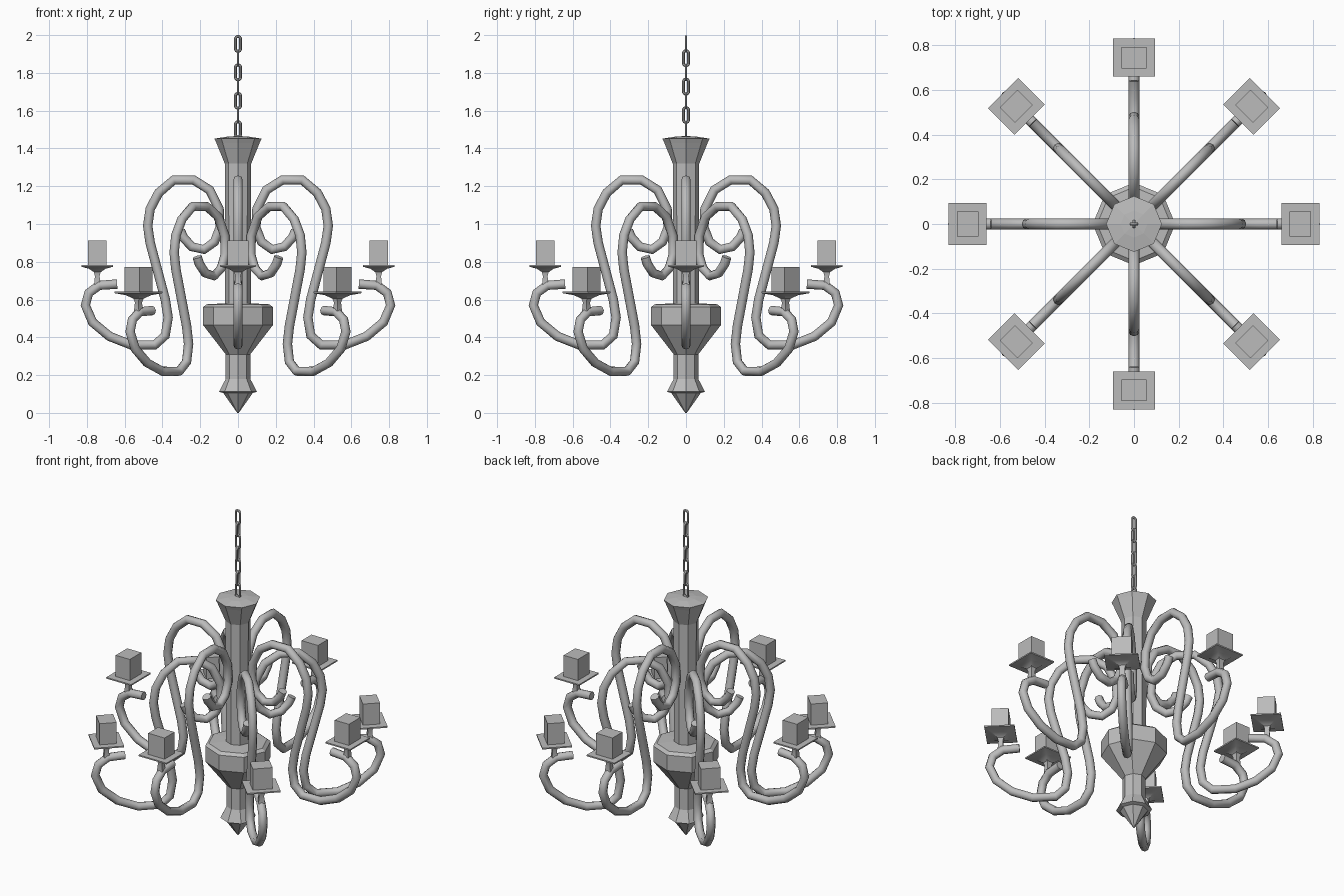
import bpy, bmesh, math
from mathutils import Vector, Matrix

if "Cube" in bpy.data.objects:
    bpy.data.objects.remove(bpy.data.objects["Cube"])

metal = bpy.data.materials.new("plain grey")
metal.diffuse_color = (0.5, 0.5, 0.5, 1)
metal.use_nodes = True
metal.node_tree.nodes["Principled BSDF"].inputs["Base Color"].default_value = metal.diffuse_color


def finish(bm, name, matrix=Matrix(), smooth=None):
    bmesh.ops.recalc_face_normals(bm, faces=bm.faces)
    me = bpy.data.meshes.new(name)
    bm.to_mesh(me)
    bm.free()
    me.materials.append(metal)
    ob = bpy.data.objects.new(name, me)
    bpy.context.collection.objects.link(ob)
    ob.matrix_world = matrix
    if smooth:
        bpy.ops.object.select_all(action='DESELECT')
        ob.select_set(True)
        bpy.context.view_layer.objects.active = ob
        bpy.ops.object.shade_smooth_by_angle(angle=math.radians(smooth))
    return ob


def skin(bm, rings, closed=False):
    """Join rings of points into a tube, capping open ends."""
    rings = [[bm.verts.new(p) for p in ring] for ring in rings]
    n = len(rings[0])
    pairs = list(zip(rings, rings[1:]))
    if closed:
        pairs.append((rings[-1], rings[0]))
    else:
        bm.faces.new(rings[0])
        bm.faces.new(rings[-1])
    for a, b in pairs:
        for i in range(n):
            j = (i + 1) % n
            bm.faces.new((a[i], a[j], b[j], b[i]))


def lathe(bm, profile, sides, start=0.0, sx=1.0, sy=1.0):
    skin(bm, [[(r * sx * math.cos(start + math.tau * i / sides),
                r * sy * math.sin(start + math.tau * i / sides), z)
               for i in range(sides)] for r, z in profile])


def sweep(bm, path, radius, sides, closed=False):
    """Round tube along a path lying in the xz plane."""
    pts = [Vector((x, 0, z)) for x, z in path]
    n, rings = len(pts), []
    for i, p in enumerate(pts):
        a = pts[i - 1] if closed or i else p
        b = pts[(i + 1) % n] if closed or i < n - 1 else p
        t = ((p - a).normalized() + (b - p).normalized()).normalized()
        side = Vector((t.z, 0, -t.x))
        rings.append([p + radius * (math.cos(math.tau * k / sides) * side
                                    + math.sin(math.tau * k / sides) * Vector((0, 1, 0)))
                      for k in range(sides)])
    skin(bm, rings, closed)


# central octagonal column with finial, bowl and flared cap
bm = bmesh.new()
lathe(bm, [(0.004, 0), (0.078, 0.105), (0.1, 0.112), (0.065, 0.18), (0.065, 0.31),
           (0.185, 0.465), (0.185, 0.56), (0.165, 0.575), (0.068, 0.58), (0.07, 1.32),
           (0.115, 1.43), (0.125, 1.452), (0.06, 1.462), (0.004, 1.466)], 8)
finish(bm, "central_column")

# chain of alternating links
for i in range(7):
    bm = bmesh.new()
    loop = []
    for k in range(12):
        a = math.tau * (k + 0.5) / 12
        loop.append((0.014 * math.cos(a),
                     0.014 * math.sin(a) + math.copysign(0.026, math.sin(a))))
    sweep(bm, loop, 0.0075, 6, closed=True)
    finish(bm, "chain_link", Matrix.Translation((0, 0, 1.502 + i * 0.0752))
           @ Matrix.Rotation(i * math.pi / 2, 4, 'Z'), 50)

# curled arm path (radius, height), from inner curl out to the candle
ARM = [(.305, .965), (.29, .93), (.245, .88), (.18, .865), (.125, .905), (.095, .98),
       (.10, 1.08), (.15, 1.18), (.235, 1.233), (.34, 1.233), (.42, 1.165),
       (.465, 1.08), (.478, .99), (.465, .90), (.425, .75), (.385, .60), (.37, .505),
       (.385, .41), (.44, .36), (.565, .36), (.68, .405), (.77, .48), (.808, .57),
       (.79, .635), (.735, .675), (.64, .682)]

# eight arms: alternate ones hang lower
for i in range(8):
    place = Matrix.Rotation(i * math.pi / 4, 4, 'Z') @ Matrix.Translation((0, 0, -0.14 * (i % 2)))
    bm = bmesh.new()
    sweep(bm, ARM, 0.025, 8)
    finish(bm, "curled_arm", place, 50)

    seat = place @ Matrix.Translation((0.745, 0, 0))
    q, d = math.pi / 4, math.sqrt(2)
    # square drip dish on a narrow stem
    bm = bmesh.new()
    lathe(bm, [(.018 * d, .68), (.014 * d, .725), (.02 * d, .745), (.05 * d, .763),
               (.095 * d, .774), (.095 * d, .782)], 4, q, 0.89, 1)
    finish(bm, "drip_dish", seat, 40)
    # square candle
    bm = bmesh.new()
    lathe(bm, [(.056 * d, .775), (.056 * d, .912)], 4, q, 0.86, 1)
    finish(bm, "candle", seat)
